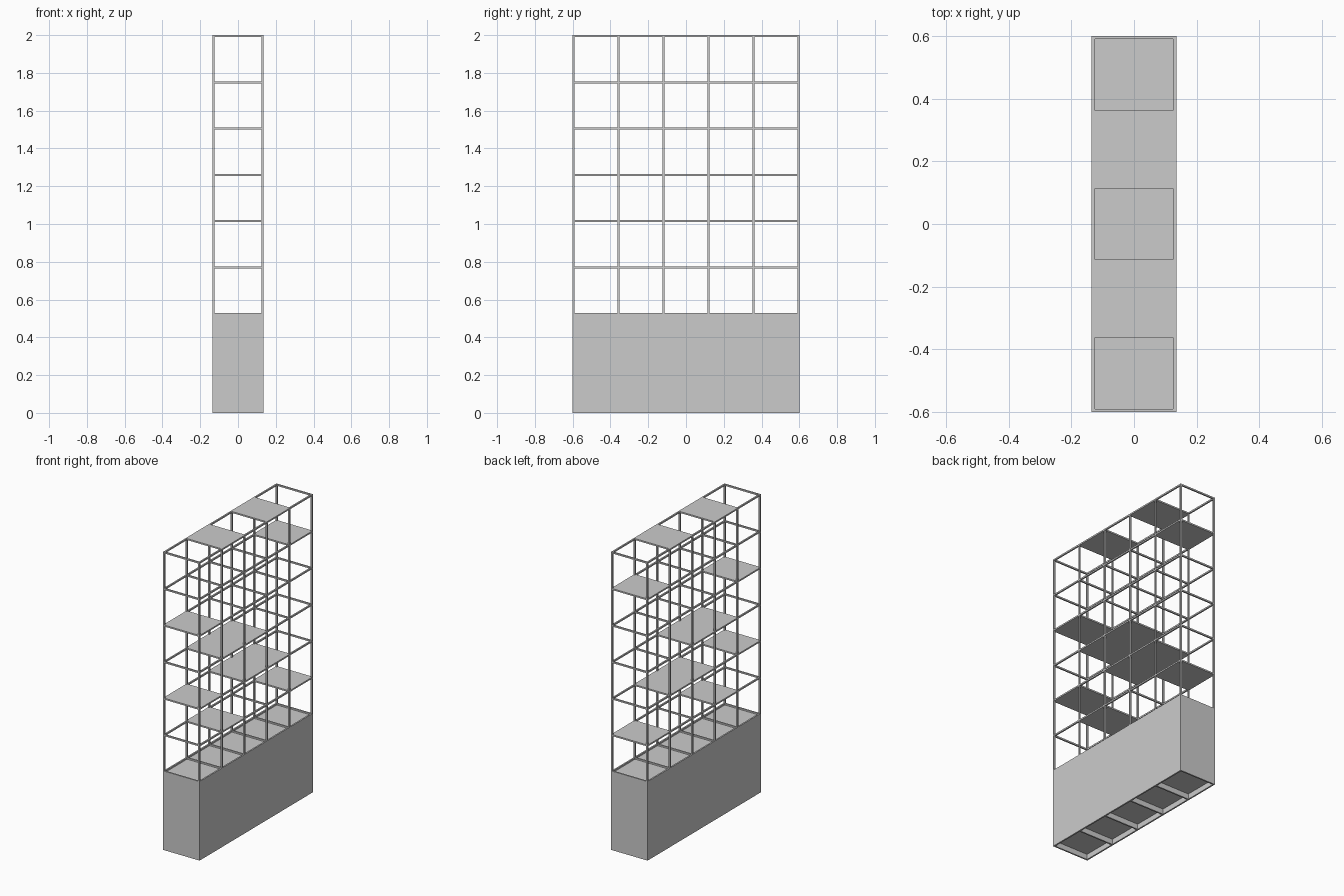
import bpy, bmesh
from mathutils import Matrix, Vector

if "Cube" in bpy.data.objects:
    bpy.data.objects.remove(bpy.data.objects["Cube"])

T = 0.01                        # bar thickness
HX, HY, TOP = 0.135, 0.6, 2.0   # half depth, half length, height
BASE = 0.53                     # cabinet height
COLS, ROWS = 5, 6
PY = (2 * HY - T) / COLS        # column pitch
PZ = (TOP - BASE) / ROWS        # row pitch


def boxes(name, items):
    """One object made of boxes, each given as (centre, size)."""
    bm = bmesh.new()
    for c, s in items:
        m = Matrix.Translation(Vector(c)) @ Matrix.Diagonal((*s, 1))
        bmesh.ops.create_cube(bm, size=1, matrix=m)
    me = bpy.data.meshes.new(name)
    bm.to_mesh(me)
    bm.free()
    ob = bpy.data.objects.new(name, me)
    bpy.context.collection.objects.link(ob)
    return ob


posts_y = [-HY + T / 2 + i * PY for i in range(COLS + 1)]
cells_y = [-HY + T / 2 + (i + 0.5) * PY for i in range(COLS)]
levels = [BASE - T / 2 + j * PZ for j in range(ROWS + 1)]
rail_x = HX - T / 2
gap_x, gap_y = 2 * HX - 2 * T, PY - T

# Base cabinet with shallow pockets above and deeper ones below
cabinet = boxes("base_cabinet", [((0, 0, BASE / 2), (2 * HX, 2 * HY, BASE))])
deep = 0.035
cut = [((0, y, BASE), (gap_x, gap_y, 2 * T)) for y in cells_y]
cut += [((0, y, 0), (gap_x, gap_y, 2 * deep)) for y in cells_y]
cutter = boxes("pocket_cutter", cut)
cutter.hide_render = True
mod = cabinet.modifiers.new("pockets", 'BOOLEAN')
mod.operation = 'DIFFERENCE'
mod.solver = 'EXACT'
mod.object = cutter
bpy.context.view_layer.objects.active = cabinet
bpy.ops.object.modifier_apply(modifier=mod.name)
bpy.data.objects.remove(cutter)

# Upright posts
boxes("upright_posts", [((sx * rail_x, y, (BASE + TOP) / 2), (T, T, TOP - BASE))
                        for sx in (-1, 1) for y in posts_y])

# Long rails and cross rails at each level
boxes("long_rails", [((sx * rail_x, y, z), (T, gap_y, T))
                     for sx in (-1, 1) for y in cells_y for z in levels[1:]])
boxes("cross_rails", [((0, y, z), (gap_x, T, T))
                      for y in posts_y for z in levels[1:]])

# Shelf panels: level above the cabinet -> filled columns
filled = {6: (1, 3), 5: (4,), 4: (0,), 3: (1, 2), 2: (0, 2, 3), 1: (1, 4)}
for lv, cols in filled.items():
    for c in cols:
        boxes(f"shelf_panel_{lv}_{c}",
              [((0, cells_y[c], levels[lv]), (gap_x, gap_y, T))])
    # cross rail between neighbouring panels stays flush with them
